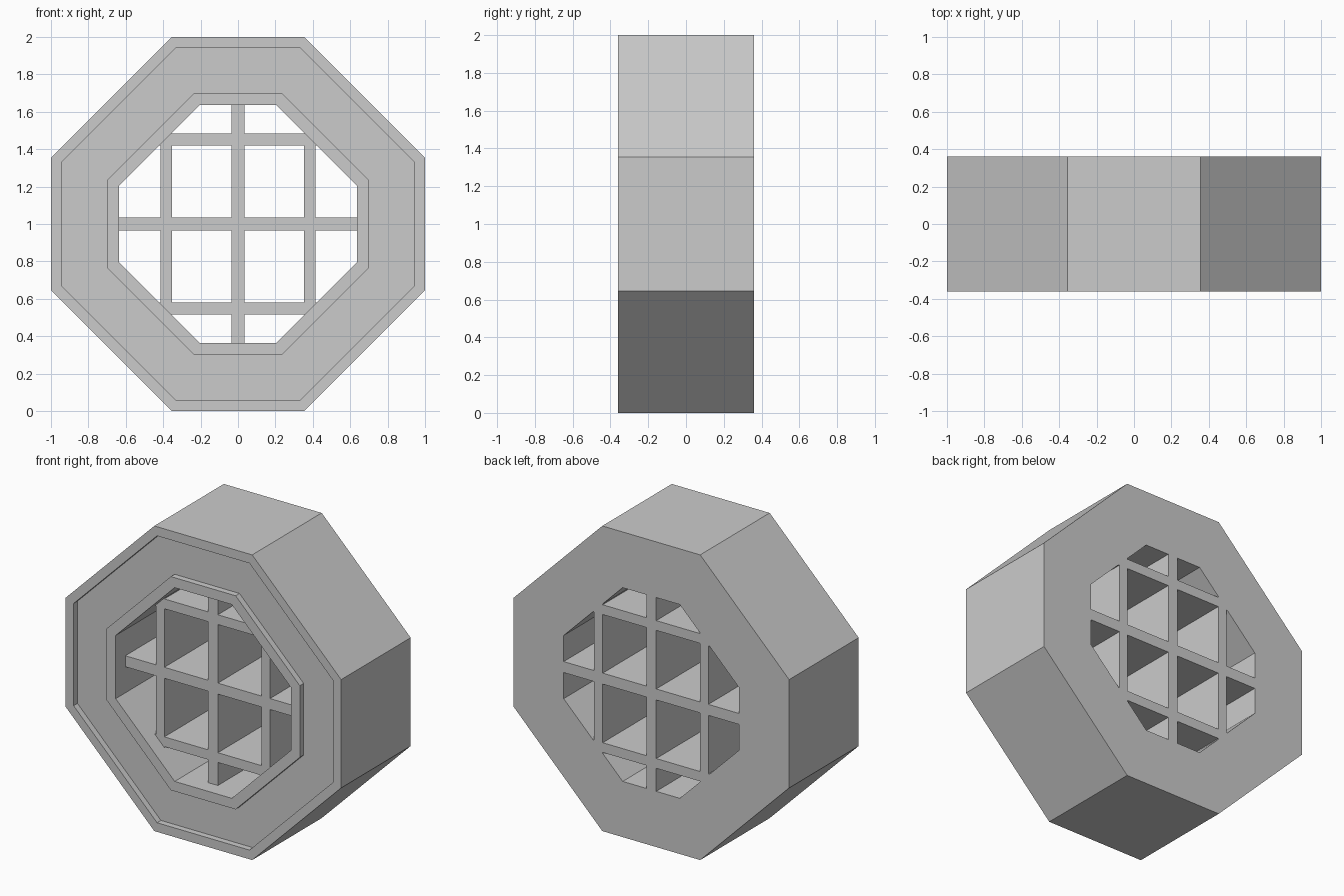
import bpy, bmesh

if "Cube" in bpy.data.objects:
    bpy.data.objects.remove(bpy.data.objects["Cube"])

CZ = 1.0                 # height of the window centre
FRONT, BACK = -0.36, 0.36
OUTER, RIM, LIP, HOLE = (1.0, 0.355), (0.94, 0.335), (0.70, 0.235), (0.635, 0.207)


def ring(bm, size, y):
    """Octagon of half width a and half flat length c, at depth y."""
    a, c = size
    pts = [(a, -c), (a, c), (c, a), (-c, a), (-a, c), (-a, -c), (-c, -a), (c, -a)]
    return [bm.verts.new((x, y, z + CZ)) for x, z in pts]


def bridge(bm, r0, r1):
    for i in range(8):
        j = (i + 1) % 8
        bm.faces.new((r0[i], r0[j], r1[j], r1[i]))


def finish(bm, name):
    bmesh.ops.recalc_face_normals(bm, faces=bm.faces)
    mesh = bpy.data.meshes.new(name)
    bm.to_mesh(mesh)
    bm.free()
    obj = bpy.data.objects.new(name, mesh)
    bpy.context.collection.objects.link(obj)
    return obj


# Octagonal frame: closed section with a shallow channel in the front face
bm = bmesh.new()
groove = FRONT + 0.04
section = [(OUTER, BACK), (OUTER, FRONT), (RIM, FRONT), (RIM, groove),
           (LIP, groove), (LIP, FRONT), (HOLE, FRONT), (HOLE, BACK)]
rings = [ring(bm, s, y) for s, y in section]
for k in range(len(rings)):
    bridge(bm, rings[k], rings[(k + 1) % len(rings)])
finish(bm, "window_frame")

# Lattice: octagonal block, set back from the front, flush with the back
bm = bmesh.new()
r0, r1 = ring(bm, HOLE, FRONT + 0.10), ring(bm, HOLE, BACK)
bridge(bm, r0, r1)
bm.faces.new(r0)
bm.faces.new(r1)
lattice = finish(bm, "lattice")

# Openings between the bars
xs = [(-0.8, -0.414), (-0.352, -0.036), (0.036, 0.352), (0.414, 0.8)]
zs = [(-0.8, -0.484), (-0.42, -0.036), (0.036, 0.42), (0.484, 0.8)]
bm = bmesh.new()
for i, (x0, x1) in enumerate(xs):
    for k, (z0, z1) in enumerate(zs):
        if i in (0, 3) and k in (0, 3):
            continue     # corner cells lie outside the octagon
        box = bmesh.ops.create_cube(bm, size=1)["verts"]
        bmesh.ops.scale(bm, vec=(x1 - x0, 2, z1 - z0), verts=box)
        bmesh.ops.translate(bm, vec=((x0 + x1) / 2, 0, CZ + (z0 + z1) / 2), verts=box)
cutter = finish(bm, "opening_cutter")
cutter.hide_render = True

mod = lattice.modifiers.new("openings", 'BOOLEAN')
mod.operation = 'DIFFERENCE'
mod.solver = 'EXACT'
mod.object = cutter
bpy.context.view_layer.objects.active = lattice
bpy.ops.object.modifier_apply(modifier=mod.name)
bpy.data.objects.remove(cutter)
